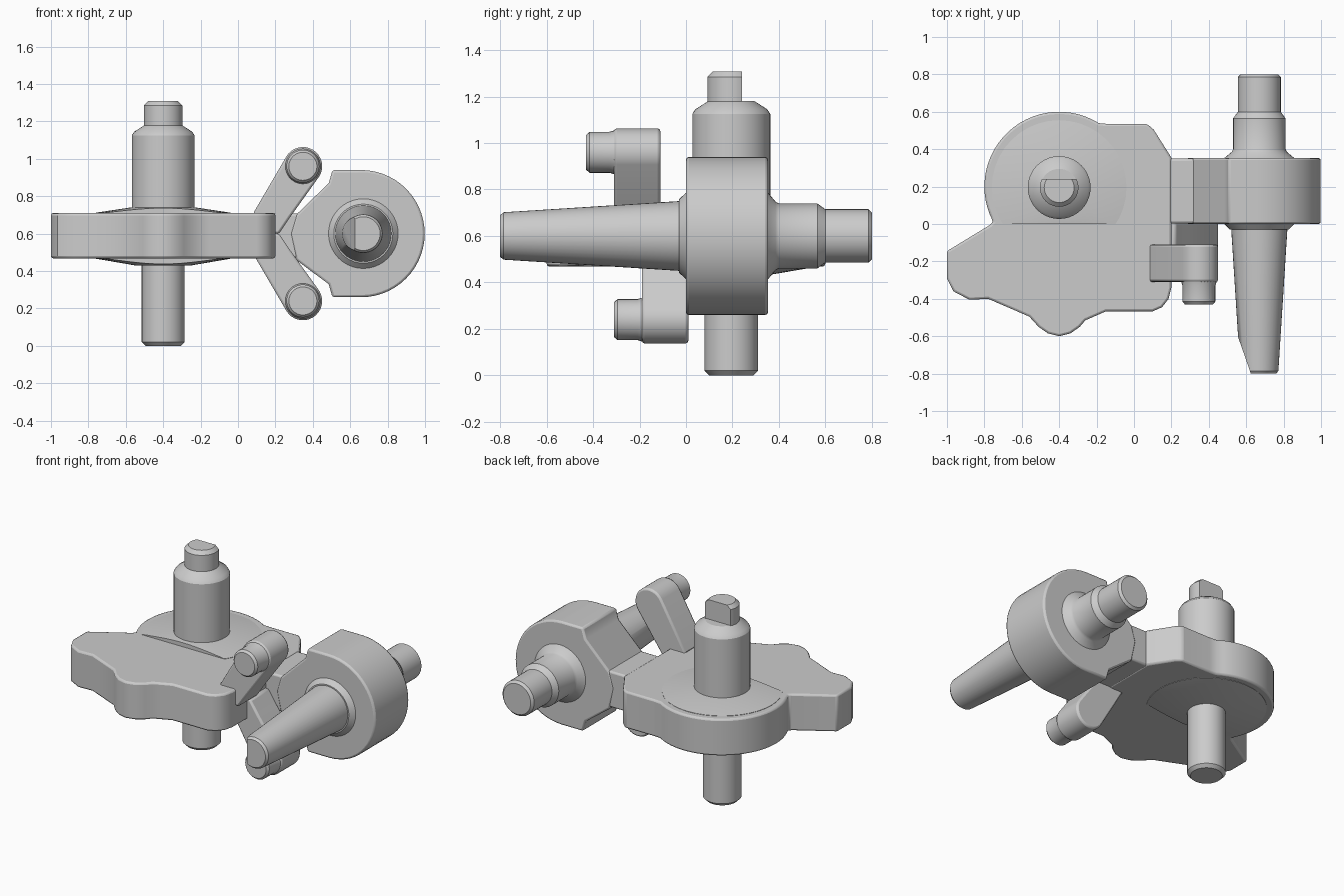
import bpy, bmesh, math
from mathutils import Vector

if "Cube" in bpy.data.objects:
    bpy.data.objects.remove(bpy.data.objects["Cube"])


def finish(name, bm, bevel=0.0, cuts=()):
    # each cut is (point, outward normal): everything beyond it is removed and capped
    for co, no in cuts:
        geom = bm.verts[:] + bm.edges[:] + bm.faces[:]
        res = bmesh.ops.bisect_plane(bm, geom=geom, plane_co=co, plane_no=no, clear_outer=True)
        edges = [e for e in res['geom_cut'] if isinstance(e, bmesh.types.BMEdge)]
        bmesh.ops.contextual_create(bm, geom=edges)
    bmesh.ops.recalc_face_normals(bm, faces=bm.faces[:])
    me = bpy.data.meshes.new(name)
    bm.to_mesh(me)
    bm.free()
    ob = bpy.data.objects.new(name, me)
    bpy.context.collection.objects.link(ob)
    if bevel:
        m = ob.modifiers.new("bevel", 'BEVEL')
        m.width, m.segments, m.angle_limit = bevel, 2, math.radians(40)
    bpy.ops.object.select_all(action='DESELECT')
    ob.select_set(True)
    bpy.context.view_layer.objects.active = ob
    bpy.ops.object.shade_smooth_by_angle(angle=math.radians(32))
    return ob


def place(axis, a, b, t):
    return Vector((a, b, t)) if axis == 'Z' else Vector((a, t, b))


def prism(name, pts, axis, lo, hi, bevel=0.012):
    bm = bmesh.new()
    f = bm.faces.new([bm.verts.new(place(axis, a, b, lo)) for a, b in pts])
    r = bmesh.ops.extrude_face_region(bm, geom=[f])
    vs = [v for v in r['geom'] if isinstance(v, bmesh.types.BMVert)]
    bmesh.ops.translate(bm, verts=vs, vec=place(axis, 0, 0, hi - lo))
    return finish(name, bm, bevel)


def lathe(name, profile, axis, center, bevel=0.0, cuts=(), n=40):
    # profile: (radius, position along the axis)
    bm = bmesh.new()
    rings = []
    for r, t in profile:
        rings.append([bm.verts.new(place(axis, center[0] + r * math.cos(2 * math.pi * i / n),
                                         center[1] + r * math.sin(2 * math.pi * i / n), t))
                      for i in range(n)])
    for p, q in zip(rings, rings[1:]):
        for i in range(n):
            j = (i + 1) % n
            bm.faces.new((p[i], p[j], q[j], q[i]))
    bm.faces.new(rings[0])
    bm.faces.new(rings[-1])
    return finish(name, bm, bevel, cuts)


def arc(cx, cy, r, a0, a1, n):
    return [(cx + r * math.cos(math.radians(a0 + (a1 - a0) * i / n)),
             cy + r * math.sin(math.radians(a0 + (a1 - a0) * i / n))) for i in range(n + 1)]


# main plate
outline = arc(-0.4, 0.2, 0.4, 58, 208, 26) + [
    (-0.77, -0.005), (-1, -0.145), (-1, -0.29), (-0.965, -0.36), (-0.88, -0.405), (-0.78, -0.40),
    (-0.56, -0.495), (-0.51, -0.55), (-0.46, -0.585), (-0.4, -0.6), (-0.34, -0.585), (-0.29, -0.55),
    (-0.26, -0.515), (-0.15, -0.467), (0.1, -0.467), (0.15, -0.445), (0.185, -0.40), (0.2, -0.34),
    (0.2, 0.355), (0.105, 0.505), (0.07, 0.535), (-0.14, 0.535)]
prism("main_plate", outline, 'Z', 0.468, 0.71)

# sloped collar around the post, cut off straight in front
post = (-0.4, 0.195)
lathe("post_collar", [(0.15, 0.43), (0.36, 0.466), (0.36, 0.712), (0.16, 0.742)], 'Z', post,
      cuts=[((0, 0, 0), (0, -1, 0))])

# upright post with a flattened tip
lathe("post_upper", [(0.168, 0.55), (0.168, 1.125), (0.155, 1.145), (0.1, 1.18)], 'Z', post)
lathe("post_tip", [(0.103, 1.14), (0.103, 1.285), (0.08, 1.308)], 'Z', post,
      cuts=[((0, 0.24, 0), (0, 1, 0))])
lathe("post_lower", [(0.095, 0), (0.115, 0.02), (0.115, 0.5)], 'Z', post)

# disc standing across the right end, with its tapered root
disc = arc(0.658, 0.6, 0.34, -90, 90, 28) + [
    (0.505, 0.94), (0.485, 0.87), (0.31, 0.70), (0.28, 0.60), (0.31, 0.46), (0.485, 0.33), (0.505, 0.26)]
prism("disc", disc, 'Y', 0.0, 0.353)
prism("neck", [(0.12, 0.003), (0.40, 0.003), (0.40, 0.35), (0.12, 0.35)], 'Z', 0.47, 0.707)

# axle through the disc: tapered in front with one slanted flat, stepped behind
lathe("axle", [(0.09, -0.8), (0.102, -0.785), (0.15, -0.03), (0.158, -0.03), (0.19, 0.004), (0.19, 0.35),
               (0.148, 0.385), (0.14, 0.40), (0.14, 0.565), (0.115, 0.60), (0.115, 0.785), (0.10, 0.8)],
      'Y', (0.67, 0.6), cuts=[((0.555, -0.6, 0.6), (-0.945, -0.33, 0))])

# two slanted arms with round knobs, mirrored about the plate's height
for name, sgn, y0 in (("upper", 1, -0.31), ("lower", -1, -0.19)):
    tilt = math.degrees(math.atan2(0.30, 0.18))
    pts = arc(0.347, 0.36, 0.103, tilt - 90, tilt + 90, 16) + [(0.085, 0.115), (0.10, 0.0), (0.22, 0.0),
                                                             (0.28, 0.09)]
    pts = [(x, 0.6 + sgn * z) for x, z in pts]
    prism(name + "_arm", pts, 'Y', y0, y0 + 0.2)
    lathe(name + "_knob", [(0.075, y0 - 0.12), (0.088, y0 - 0.105), (0.088, y0 - 0.02), (0.1, y0 + 0.02)],
          'Y', (0.347, 0.6 + sgn * 0.36), n=28)
